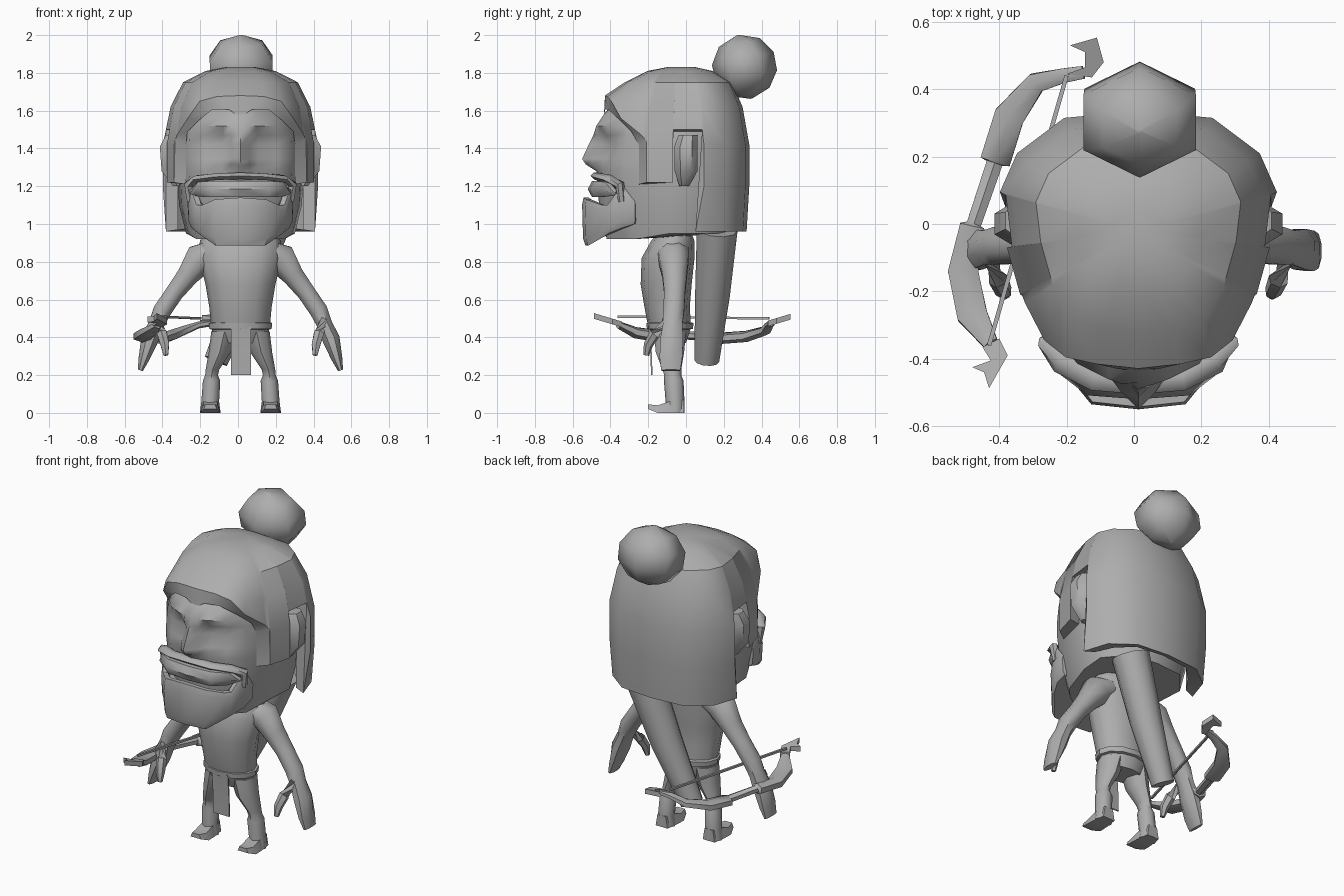
import bpy, bmesh, math
from mathutils import Vector, Matrix

grey = bpy.data.materials.new("plain_grey")
grey.diffuse_color = (0.42, 0.42, 0.42, 1)
DX = .013  # the figure stands slightly to one side of the bow


def finish(name, bm, angle=40, dx=DX):
    bmesh.ops.remove_doubles(bm, verts=bm.verts, dist=0.0005)
    bmesh.ops.recalc_face_normals(bm, faces=bm.faces)
    bmesh.ops.translate(bm, verts=bm.verts, vec=(dx, 0, 0))
    me = bpy.data.meshes.new(name)
    bm.to_mesh(me)
    bm.free()
    ob = bpy.data.objects.new(name, me)
    bpy.context.collection.objects.link(ob)
    me.materials.append(grey)
    bpy.ops.object.select_all(action='DESELECT')
    ob.select_set(True)
    bpy.context.view_layer.objects.active = ob
    bpy.ops.object.shade_smooth_by_angle(angle=math.radians(angle))
    return ob


def loft(name, rings, angle=40, caps=(True, True), dx=DX):
    """Skin closed rings that all have the same number of points."""
    bm = bmesh.new()
    vs = [[bm.verts.new(p) for p in r] for r in rings]
    n = len(rings[0])
    for a, b in zip(vs, vs[1:]):
        for i in range(n):
            j = (i + 1) % n
            bm.faces.new((a[i], a[j], b[j], b[i]))
    if caps[0]:
        bm.faces.new(vs[0])
    if caps[1]:
        bm.faces.new(vs[-1])
    return finish(name, bm, angle, dx)


def stack(name, levels, n=10, angle=50, sx=1):
    """Horizontal ellipses: z, x, y, rx, ry."""
    return loft(name, [[(sx * (x + rx * math.sin(t)), y - ry * math.cos(t), z)
                        for t in (2 * math.pi * i / n for i in range(n))]
                       for z, x, y, rx, ry in levels], angle)


def tube(name, pts, n=6, sx=1, angle=50, up=None, dx=DX):
    """Tube along a path: x, y, z, side radius, other radius."""
    P = [Vector(p[:3]) for p in pts]
    rings = []
    for i, p in enumerate(pts):
        d = (P[min(i + 1, len(P) - 1)] - P[max(i - 1, 0)]).normalized()
        ref = Vector(up) if up else Vector((0, 1, 0)) if abs(d.y) < 0.7 else Vector((0, 0, 1))
        u = d.cross(ref).normalized()
        v = d.cross(u)
        rings.append([])
        for k in range(n):
            t = 2 * math.pi * (k + 0.5) / n
            q = P[i] + u * p[3] * math.cos(t) + v * p[-1] * math.sin(t)
            rings[-1].append((sx * q.x, q.y, q.z))
    return loft(name, rings, angle, (True, True), dx)


def mirror_ring(half):
    """Complete a half outline whose first and last points are on x = 0."""
    return half + [(-x, y, z) for x, y, z in half[-2:0:-1]]


def interp(table, z):
    for (a, u), (b, v) in zip(table, table[1:]):
        if z <= b:
            return u + (v - u) * max(0, (z - a) / (b - a))
    return table[-1][1]


# Head with brows, eye sockets and nose: z, scale, front depths by column
cols = (0, .05, .095, .19, .27)
face = [(.92, .86, -.42, -.42, -.40, -.34, -.27),
        (1.10, .97, -.46, -.45, -.43, -.38, -.31),
        (1.28, 1, -.475, -.46, -.44, -.40, -.33),
        (1.315, 1, -.53, -.50, -.44, -.40, -.33),
        (1.345, 1, -.55, -.50, -.43, -.39, -.33),
        (1.42, 1, -.515, -.44, -.40, -.375, -.32),
        (1.47, .99, -.49, -.465, -.42, -.37, -.315),
        (1.52, .95, -.47, -.475, -.46, -.415, -.30),
        (1.58, .89, -.435, -.435, -.42, -.36, -.25),
        (1.66, .78, -.37, -.36, -.33, -.26, -.18)]
rings = []
for z, k, *ys in face:
    half = [(x * k, y, z) for x, y in zip(cols, ys)]
    for x, y in ((.32, -.1), (.335, .08), (.2, .24), (0, .26)):
        half.append((x * k, y * k, z + (.03 if z < 1 else 0)))
    rings.append(mirror_ring(half))
loft("head", rings, 50)

# Hair: plan position and lower edge of each column, then its rim on the head
columns = [((0, -.515, 1.68), (0, -.435, 1.565)), ((.15, -.495, 1.675), (.06, -.43, 1.605)),
           ((.25, -.455, 1.65), (.15, -.41, 1.605)), ((.30, -.37, 1.56), (.225, -.345, 1.545)),
           ((.345, -.24, 1.47), (.28, -.29, 1.49)), ((.35, -.21, 1.44), (.288, -.25, 1.42)),
           ((.351, -.209, 1.22), (.288, -.25, 1.21)), ((.39, -.07, 1.22), (.32, -.08, 1.22)),
           ((.391, -.069, 1.5), (.32, -.08, 1.49)), ((.41, .09, 1.5), (.33, .085, 1.49)),
           ((.411, .095, .96), (.33, .07, .97)), ((.36, .21, .96), (.27, .16, .98)),
           ((.22, .315, .96), (.18, .25, .98)), ((0, .335, .96), (0, .27, .98))]
scale = [(.96, .96), (1.2, 1), (1.42, 1), (1.62, .9), (1.75, .74), (1.81, .45), (1.83, .2)]
rings = []
for lv in (1.83, 1.81, 1.75, 1.62, 1.42, 1.2, .96):
    half = []
    for (x, y, low), rim in columns:
        z = max(lv, low)
        s = interp(scale, z)
        front = .83 if y < -.3 and z > 1.7 else 1
        slant = .04 if y == .095 and z < 1 else 0
        half.append((x * s, -.02 + (y + .02) * s * front - slant, z))
    rings.append(mirror_ring(half))
rings.append(mirror_ring([rim for low, rim in columns]))
loft("hair", rings, 35, (True, False))

# Hair bun
tilt = Matrix.Rotation(math.radians(12), 3, 'X')
rings = []
for a in (2, 40, 75, 108, 142, 178):
    r, h = .188 * math.sin(math.radians(a)), .172 * math.cos(math.radians(a))
    rings.append([Vector((.004, .31, 1.832)) + tilt @ Vector(
        (1.06 * r * math.sin(k * math.pi / 3), .92 * r * math.cos(k * math.pi / 3), h)) for k in range(6)])
loft("hair_bun", rings, 60)

# Lower jaw: x, y, bottom, top
jaw = [(0, -.55, .885, 1.14), (.14, -.535, .885, 1.13), (.21, -.45, .93, 1.10),
       (.24, -.42, .95, 1.10), (.28, -.34, .98, 1.21), (.28, -.27, 1.0, 1.12), (0, -.2, .95, 1.1)]


def jaw_ring(f, k):
    return mirror_ring([(x * k, -.3 + (y + .3) * k, b + (t - b) * f) for x, y, b, t in jaw])


loft("jaw", [jaw_ring(0, .93), jaw_ring(.15, .98), jaw_ring(.85, 1), jaw_ring(1, .97),
             jaw_ring(1, .86), jaw_ring(.75, .82)], 48)


def both(half):
    return [(-p[0],) + p[1:] for p in half[:0:-1]] + half


# Upper lip that curls round the mouth corners, and the teeth behind it
tube("upper_lip", both([(0, -.47, 1.255, .02, .035), (.13, -.46, 1.25, .02, .035),
                        (.23, -.41, 1.24, .02, .035), (.275, -.35, 1.21, .025, .025),
                        (.265, -.34, 1.12, .02, .02)]))
tube("teeth", both([(0, -.475, 1.185, .05, .045), (.14, -.465, 1.185, .05, .045),
                    (.21, -.42, 1.185, .045, .035), (.25, -.36, 1.17, .025, .02)]))

# Torso, belt and loincloth
stack("torso", [(.37, 0, -.08, .12, .08), (.43, 0, -.085, .15, .105), (.48, 0, -.09, .158, .115),
                (.56, 0, -.1, .165, .12), (.68, 0, -.105, .185, .135), (.82, 0, -.095, .22, .14),
                (.91, 0, -.07, .215, .115), (.95, 0, -.06, .18, .09), (.97, 0, -.06, .12, .07)], 12)
stack("belt", [(.44, 0, -.085, .15, .1), (.445, 0, -.085, .165, .122), (.475, 0, -.085, .168, .125),
               (.483, 0, -.085, .15, .1)], 12, 35)
loft("loincloth", [[(-.051, y, z), (.057, y, z), (.057, y + .008, z), (-.051, y + .008, z)]
                   for y, z in ((-.185, .2), (-.19, .34), (-.2, .46))], 30)

for side, sx in (("right", -1), ("left", 1)):
    # Legs and boots
    stack(side + "_leg", [(.43, .085, -.085, .07, .085), (.32, .11, -.085, .058, .075),
                          (.23, .148, -.075, .036, .05), (.2, .153, -.07, .034, .045),
                          (.17, .153, -.065, .046, .052), (.06, .16, -.058, .047, .05),
                          (0, .16, -.06, .055, .052)], 8, 50, sx)
    loft(side + "_foot", [[(sx * (.16 + a * w), y, z) for a, z in ((-1, lo), (1, lo), (.7, hi), (-.7, hi))]
                          for y, w, lo, hi in ((-.01, .04, 0, .07), (-.09, .052, 0, .06),
                                               (-.15, .054, 0, .04), (-.2, .035, .02, .045))], 50)
    # Arms, hands and thumbs
    tube(side + "_arm", [(.14, -.07, .85, .07, .09), (.215, -.065, .815, .09, .085),
                         (.28, -.06, .725, .062, .07), (.35, -.06, .635, .052, .06),
                         (.415, -.065, .54, .052, .06), (.445, -.07, .47, .044, .055),
                         (.48, -.075, .39, .05, .065), (.51, -.08, .29, .032, .065),
                         (.53, -.08, .225, .015, .055)], 8, sx)
    tube(side + "_thumb", [(.44, -.1, .48, .028, .035), (.415, -.165, .42, .03, .03),
                           (.4, -.2, .36, .026, .025), (.395, -.21, .305, .014, .015)], 6, sx)
    # Ears
    stack(side + "_ear", [(1.2, .335, -.01, .025, .025), (1.28, .37, .0, .055, .06),
                          (1.41, .375, .0, .06, .062), (1.47, .36, .01, .04, .05)], 6, 50, sx)

# Quiver
tube("quiver", [(.15, .165, .97, .108), (.02, .14, .62, .092), (-.13, .11, .275, .066)], 10)

# Bow with flat limbs, hooked tips and string
UP = (0, 0, 1)
tube("bow_limbs", [(-.15, .45, .475, .022, .018), (-.21, .44, .465, .025, .018),
                   (-.29, .42, .435, .035, .025), (-.37, .32, .405, .052, .03),
                   (-.412, .185, .395, .052, .03), (-.414, .18, .4, .028, .022), (-.475, 0, .41, .025, .022),
                   (-.48, -.005, .41, .042, .032), (-.507, -.14, .405, .052, .032),
                   (-.48, -.27, .425, .052, .03), (-.425, -.355, .465, .026, .02)], 6, 1, 50, UP, 0)
back_tip = [(-.11, .553), (-.19, .53), (-.145, .51), (-.145, .465), (-.2, .445), (-.125, .435), (-.09, .48)]
front_tip = [(-.4, -.34), (-.45, -.365), (-.425, -.405), (-.48, -.425), (-.445, -.44),
             (-.43, -.487), (-.375, -.39)]
for name, outline in (("bow_tip_back", back_tip), ("bow_tip_front", front_tip)):
    def height(x, y, d):
        return .475 + .5 * (abs(y - .04) - .4) * .6 + d
    loft(name, [[(x, y, height(x, y, d)) for x, y in outline] for d in (-.015, .015)],
         30, (True, True), 0)
tube("bow_string", [(-.2, .44, .5, .009), (-.43, -.36, .51, .009)], 4, 1, 35, UP, 0)
